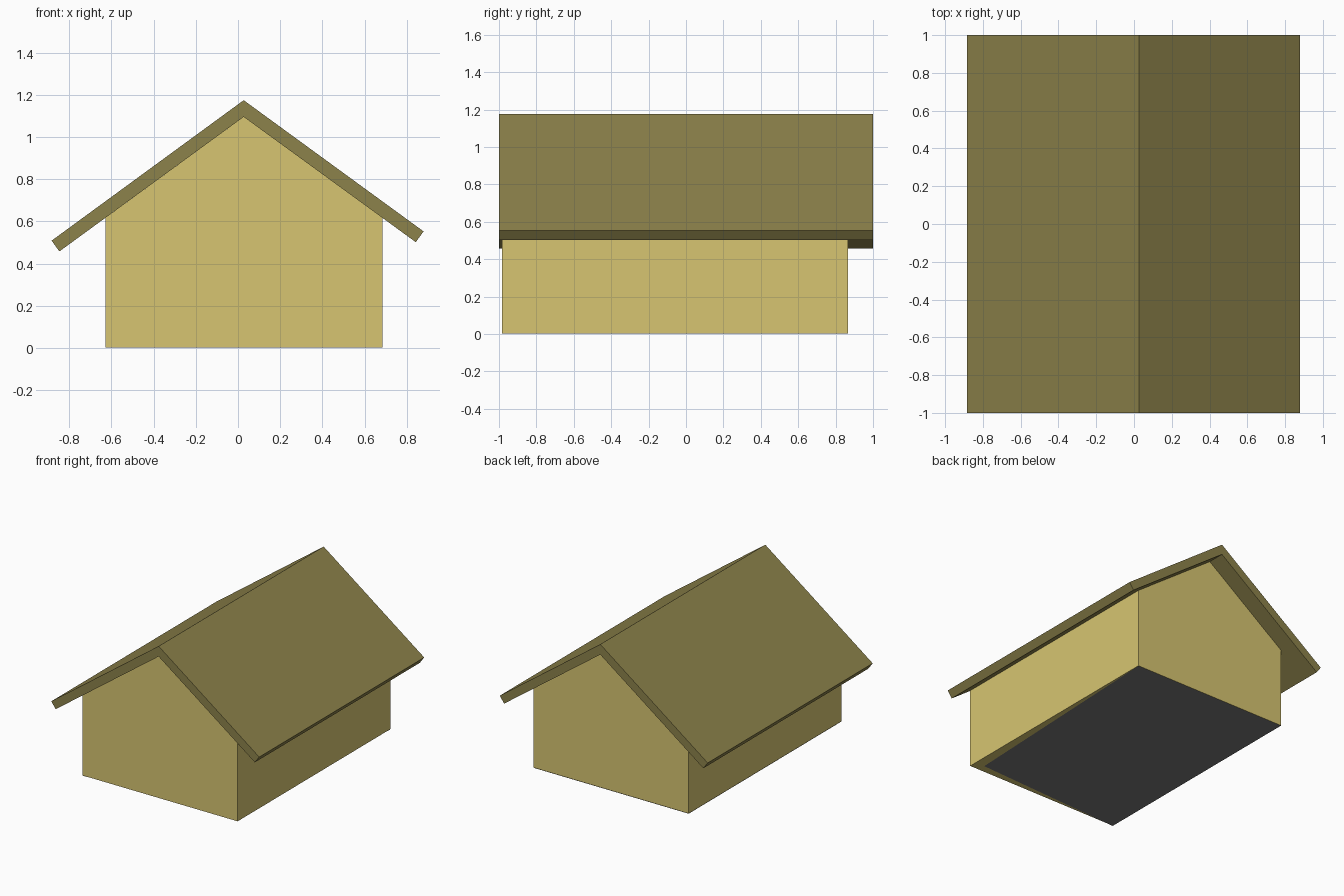
import bpy

if "Cube" in bpy.data.objects:
    bpy.data.objects.remove(bpy.data.objects["Cube"])


def material(name, rgb):
    mat = bpy.data.materials.new(name)
    mat.diffuse_color = (*rgb, 1)
    mat.use_nodes = True
    mat.node_tree.nodes["Principled BSDF"].inputs["Base Color"].default_value = mat.diffuse_color
    return mat


def make_object(name, verts, faces, mat):
    mesh = bpy.data.meshes.new(name)
    mesh.from_pydata(verts, [], faces)
    mesh.materials.append(mat)
    obj = bpy.data.objects.new(name, mesh)
    bpy.context.collection.objects.link(obj)
    return obj


def extrude_profile(name, profile, y0, y1, mat):
    """Extrude a counter-clockwise (x, z) outline from y0 to y1."""
    n = len(profile)
    verts = [(x, y, z) for y in (y0, y1) for x, z in profile]
    faces = [tuple(range(n)), tuple(reversed(range(n, 2 * n)))]
    faces += [(i, i + n, (i + 1) % n + n, (i + 1) % n) for i in range(n)]
    return make_object(name, verts, faces, mat)


wall_paint = material("wall_yellow", (0.68, 0.56, 0.165))
roof_paint = material("roof_olive", (0.265, 0.225, 0.07))
floor_paint = material("floor_grey", (0.19, 0.19, 0.19))

RIDGE_X = 0.027
FRONT, BACK = -0.984, 0.866
LEFT, RIGHT = -0.629, 0.686

# Gabled house body
extrude_profile("walls", [(LEFT, 0.002), (RIGHT, 0.002), (RIGHT, 0.617),
                          (RIDGE_X, 1.096), (LEFT, 0.617)],
                FRONT, BACK, wall_paint)

# Folded roof with the left eave hanging lower than the right
extrude_profile("roof", [(RIDGE_X, 1.175), (-0.884, 0.509), (-0.847, 0.458),
                         (RIDGE_X, 1.096), (0.843, 0.502), (0.88, 0.553)],
                -1, 1, roof_paint)

# Floor sheet under the body, one corner pulled inward
make_object("floor", [(LEFT, FRONT, 0), (LEFT, BACK, 0),
                      (RIGHT, BACK, 0), (0.61, -0.92, 0)],
            [(0, 1, 2, 3)], floor_paint)
